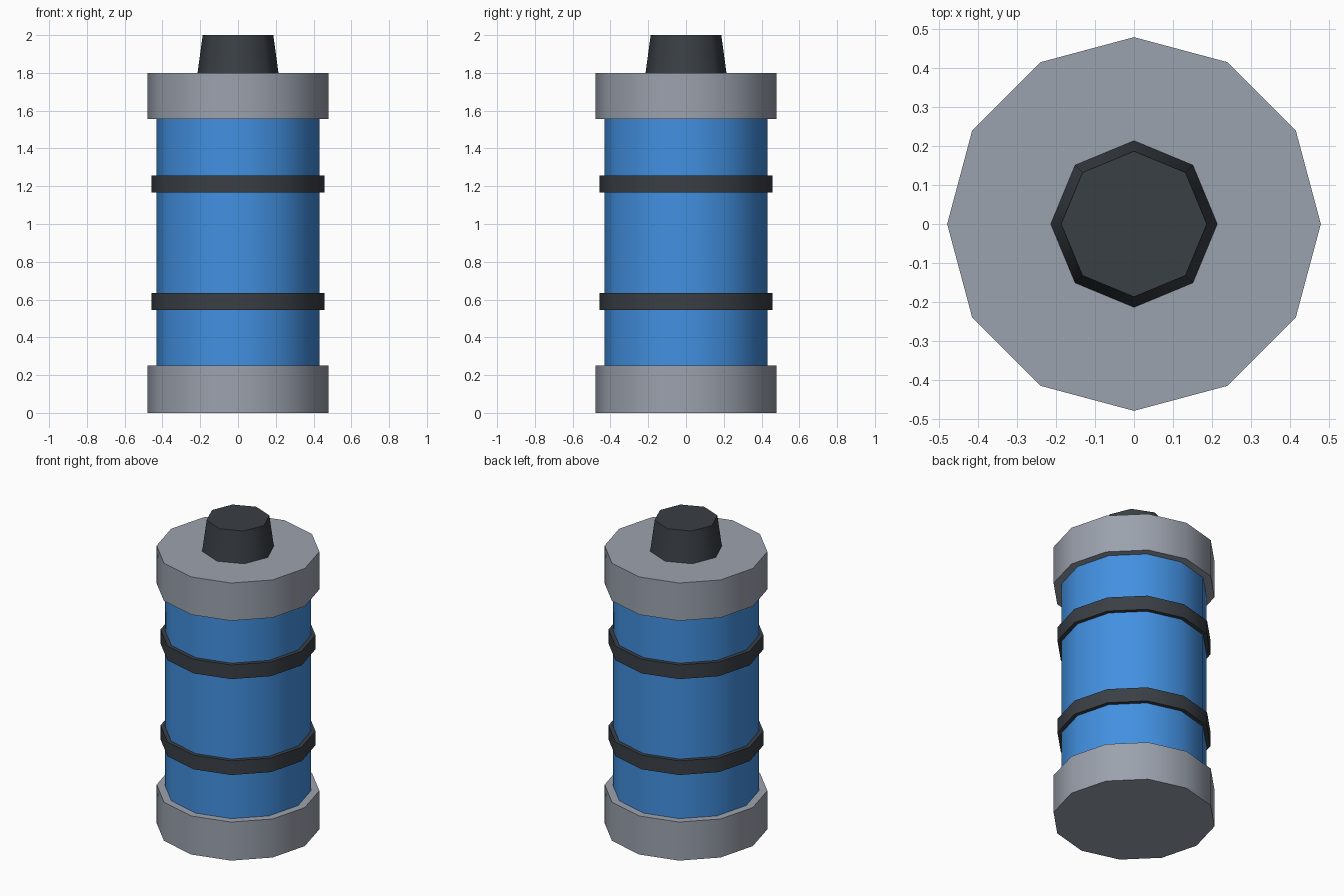
import bpy
import math

cube = bpy.data.objects.get("Cube")
if cube:
    bpy.data.objects.remove(cube, do_unlink=True)


def make_material(name, rgb):
    mat = bpy.data.materials.new(name)
    mat.use_nodes = True
    color = (*rgb, 1.0)
    mat.diffuse_color = color
    mat.node_tree.nodes["Principled BSDF"].inputs["Base Color"].default_value = color
    return mat


blue = make_material("blue", (0.055, 0.28, 0.75))
grey = make_material("grey", (0.33, 0.36, 0.42))
charcoal = make_material("charcoal", (0.042, 0.05, 0.06))


def add_drum(name, bottom, top, radius, mat, top_radius=None, sides=12):
    """Upright prism or frustum spanning bottom..top, rounded by shading only."""
    bpy.ops.mesh.primitive_cone_add(
        vertices=sides,
        radius1=radius,
        radius2=radius if top_radius is None else top_radius,
        depth=top - bottom,
        location=(0, 0, (bottom + top) / 2),
    )
    obj = bpy.context.object
    obj.name = name
    obj.data.materials.append(mat)
    bpy.ops.object.shade_smooth_by_angle(angle=math.radians(50))
    return obj


# Main cylinder, its ends hidden inside the collars
add_drum("body", 0.2, 1.6, 0.432, blue)

# End collars
add_drum("bottom_collar", 0, 0.25, 0.48, grey)
add_drum("top_collar", 1.555, 1.8, 0.48, grey)

# Straps around the body
for name, height in (("lower_band", 0.59), ("upper_band", 1.212)):
    add_drum(name, height - 0.046, height + 0.046, 0.457, charcoal)

# Tapered octagonal stopper
add_drum("stopper", 1.8, 2.0, 0.214, charcoal, top_radius=0.187, sides=8)
